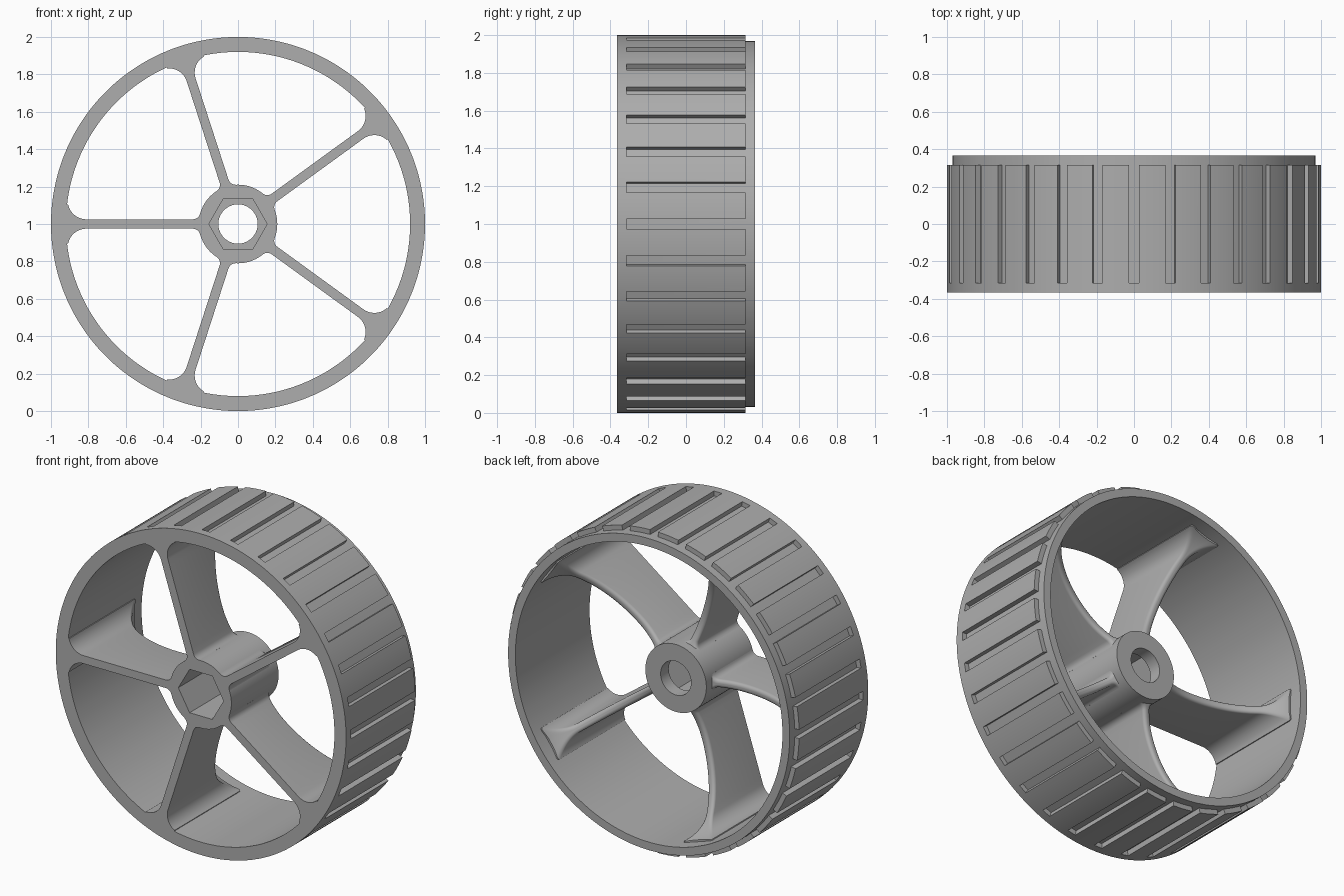
import bpy, bmesh, math
from math import sin, cos, pi, sqrt, hypot
from mathutils import Matrix

cube = bpy.data.objects.get("Cube")
if cube:
    bpy.data.objects.remove(cube, do_unlink=True)

FRONT, BACK, SHOULDER = -0.365, 0.365, 0.315
R_OUT, R_FLOOR, R_IN, R_HUB = 1.0, 0.97, 0.92, 0.21
HUB_BACK, HALF = 0.10, 0.025
SLOTS, SPOKES = 32, 5

grey = bpy.data.materials.new("plain grey")
grey.use_nodes = True
grey.diffuse_color = (0.42, 0.42, 0.42, 1)
grey.node_tree.nodes["Principled BSDF"].inputs["Base Color"].default_value = (0.42, 0.42, 0.42, 1)


def finish(name, bm):
    """Turn a mesh lying around the y axis into a shaded object at wheel height."""
    bmesh.ops.remove_doubles(bm, verts=bm.verts, dist=1e-5)
    bmesh.ops.recalc_face_normals(bm, faces=bm.faces)
    bmesh.ops.translate(bm, verts=bm.verts, vec=(0, 0, 1))
    mesh = bpy.data.meshes.new(name)
    bm.to_mesh(mesh)
    bm.free()
    mesh.materials.append(grey)
    obj = bpy.data.objects.new(name, mesh)
    bpy.context.collection.objects.link(obj)
    bpy.ops.object.select_all(action='DESELECT')
    obj.select_set(True)
    bpy.context.view_layer.objects.active = obj
    bpy.ops.object.shade_smooth_by_angle(angle=math.radians(30))
    return obj


def loft(bm, rings, closed=False):
    """Skin closed rings of points; cap the ends, or join last to first."""
    loops = [[bm.verts.new(p) for p in ring] for ring in rings]
    pairs = list(zip(loops, loops[1:]))
    if closed:
        pairs.append((loops[-1], loops[0]))
    for a, b in pairs:
        for i in range(len(a)):
            j = (i + 1) % len(a)
            bm.faces.new((a[i], a[j], b[j], b[i]))
    if not closed:
        bm.faces.new(loops[0])
        bm.faces.new(loops[-1])


def circle(radius, y, angles):
    return [(radius * cos(a), y, radius * sin(a)) for a in angles]


# Rim and tread: columns of cells, where slot columns sit on the lower floor
pitch = 2 * pi / SLOTS
half_slot = 0.0275
edges = []
for k in range(SLOTS):
    c = k * pitch
    edges += [c - half_slot, c + half_slot]
    edges += [c + half_slot + (pitch - 2 * half_slot) * t / 4 for t in (1, 2, 3)]

bm = bmesh.new()


def quad(*pts):
    bm.faces.new([bm.verts.new((r * cos(a), y, r * sin(a))) for r, y, a in pts])


for i, a in enumerate(edges):
    b = edges[(i + 1) % len(edges)]
    in_slot = i % 5 == 0
    top = R_FLOOR if in_slot else R_OUT
    profile = [(R_IN, FRONT), (R_OUT, FRONT), (R_OUT, -SHOULDER), (top, -SHOULDER),
               (top, SHOULDER), (R_FLOOR, SHOULDER), (R_FLOOR, BACK), (R_IN, BACK)]
    for (r0, y0), (r1, y1) in zip(profile, profile[1:] + profile[:1]):
        if (r0, y0) != (r1, y1):
            quad((r0, y0, a), (r1, y1, a), (r1, y1, b), (r0, y0, b))
    if in_slot:
        for e in (a, b):
            quad((R_FLOOR, -SHOULDER, e), (R_OUT, -SHOULDER, e),
                 (R_OUT, SHOULDER, e), (R_FLOOR, SHOULDER, e))
finish("rim_with_slotted_tread", bm)

# Hub: round outside, hexagonal socket in front, round bore behind it
N = 96
angles = [2 * pi * i / N for i in range(N)]
HEX, BORE, SOCKET_END = 0.135, 0.105, 0.02
hexagon = [HEX / cos((a + pi / 6) % (pi / 3) - pi / 6) for a in angles]
# corners of the hexagon point sideways
hexagon = [HEX / cos(a % (pi / 3) - pi / 6) for a in angles]


def hex_ring(y):
    return [(r * cos(a), y, r * sin(a)) for r, a in zip(hexagon, angles)]


bm = bmesh.new()
loft(bm, [circle(R_HUB, FRONT, angles), circle(R_HUB, HUB_BACK, angles),
          circle(BORE, HUB_BACK, angles), circle(BORE, SOCKET_END, angles),
          hex_ring(SOCKET_END), hex_ring(FRONT)], closed=True)
finish("hub", bm)


# Spokes: fillets at both ends, scooped back edge with rounded corners
def back_edge(r):
    reach = 0.52 if r > 0.4 else 0.4
    t = min(1.0, abs(r - 0.4) / reach)
    return 0.35 - 0.35 * sqrt(1 - t * t)


def stations():
    """Pairs of distance along the spoke and half width there."""
    f = 0.04
    cx = sqrt((R_HUB + f) ** 2 - (HALF + f) ** 2)
    end = math.atan2(cx, HALF + f)
    pts = [(cx - f * sin(end * (1 - i / 6)), HALF + f - f * cos(end * (1 - i / 6)))
           for i in range(7)]
    pts.insert(0, (0.175, pts[0][1]))
    g = 0.10
    dx = sqrt((R_IN - g) ** 2 - (HALF + g) ** 2)
    pts += [(cx + (dx - cx) * i / 16, HALF) for i in range(1, 16)]
    end = pi / 2 + math.atan2(HALF + g, dx)
    pts += [(dx + g * sin(end * i / 14), HALF + g - g * cos(end * i / 14)) for i in range(15)]
    return pts


def spoke_ring(x, w):
    soft = 0.02
    right = [(w, FRONT)]
    for i in range(5):
        a = i * pi / 8
        z = w - soft + soft * cos(a)
        right.append((z, back_edge(hypot(x, z)) - soft + soft * sin(a)))
    inner = w - soft
    right += [(inner * t, back_edge(hypot(x, inner * t))) for t in (0.66, 0.33)]
    left = [(-z, y) for z, y in reversed(right)]
    return [(x, y, z) for z, y in right + left]


for k in range(SPOKES):
    bm = bmesh.new()
    rows = [spoke_ring(x, w) for x, w in stations() if x < 0.9085]
    last = rows[-1]
    rows.append([(0.945, y, z) for x, y, z in last])
    loft(bm, rows)
    bmesh.ops.rotate(bm, verts=bm.verts, cent=(0, 0, 0),
                     matrix=Matrix.Rotation(pi + 2 * pi * k / SPOKES, 3, 'Y'))
    finish(f"spoke_{k + 1}", bm)
